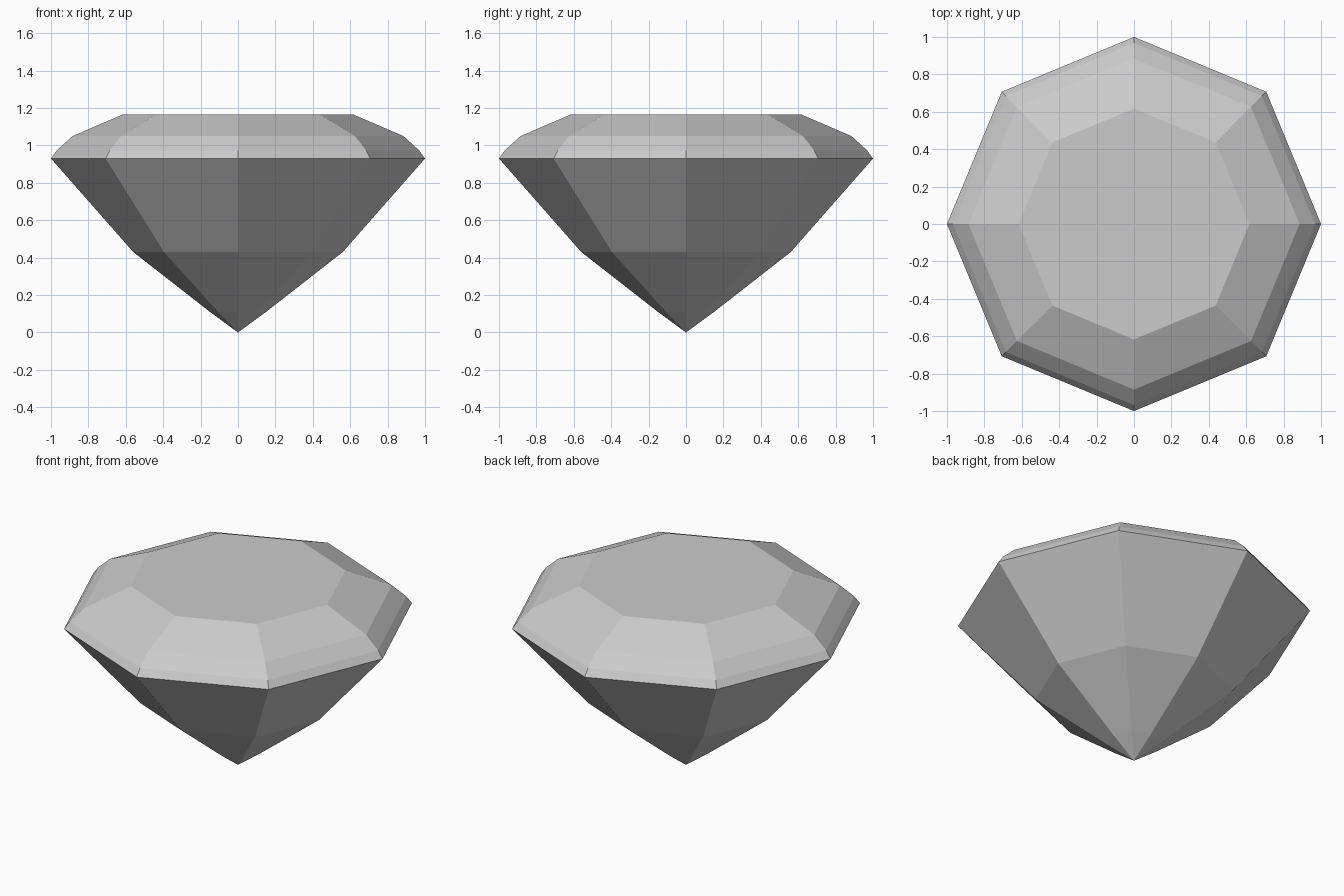
import bpy, bmesh
from math import cos, sin, pi

if "Cube" in bpy.data.objects:
    bpy.data.objects.remove(bpy.data.objects["Cube"])

SIDES = 8
# Gem profile from the lowest ring to the table: (radius, height)
PROFILE = [(0.15, 0.11), (0.56, 0.43), (1.0, 0.93),
           (0.968, 0.974), (0.885, 1.05), (0.617, 1.165)]

bm = bmesh.new()
rings = [[bm.verts.new((r * cos(2 * pi * i / SIDES), r * sin(2 * pi * i / SIDES), z))
          for i in range(SIDES)] for r, z in PROFILE]
tip = bm.verts.new((0, 0, 0))

# Pointed base, side facets and flat table
for i in range(SIDES):
    j = (i + 1) % SIDES
    bm.faces.new((tip, rings[0][j], rings[0][i]))
    for low, high in zip(rings, rings[1:]):
        bm.faces.new((low[i], low[j], high[j], high[i]))
bm.faces.new(rings[-1])
bmesh.ops.recalc_face_normals(bm, faces=bm.faces)

mesh = bpy.data.meshes.new("gem")
bm.to_mesh(mesh)
bm.free()
bpy.context.collection.objects.link(bpy.data.objects.new("gem", mesh))
